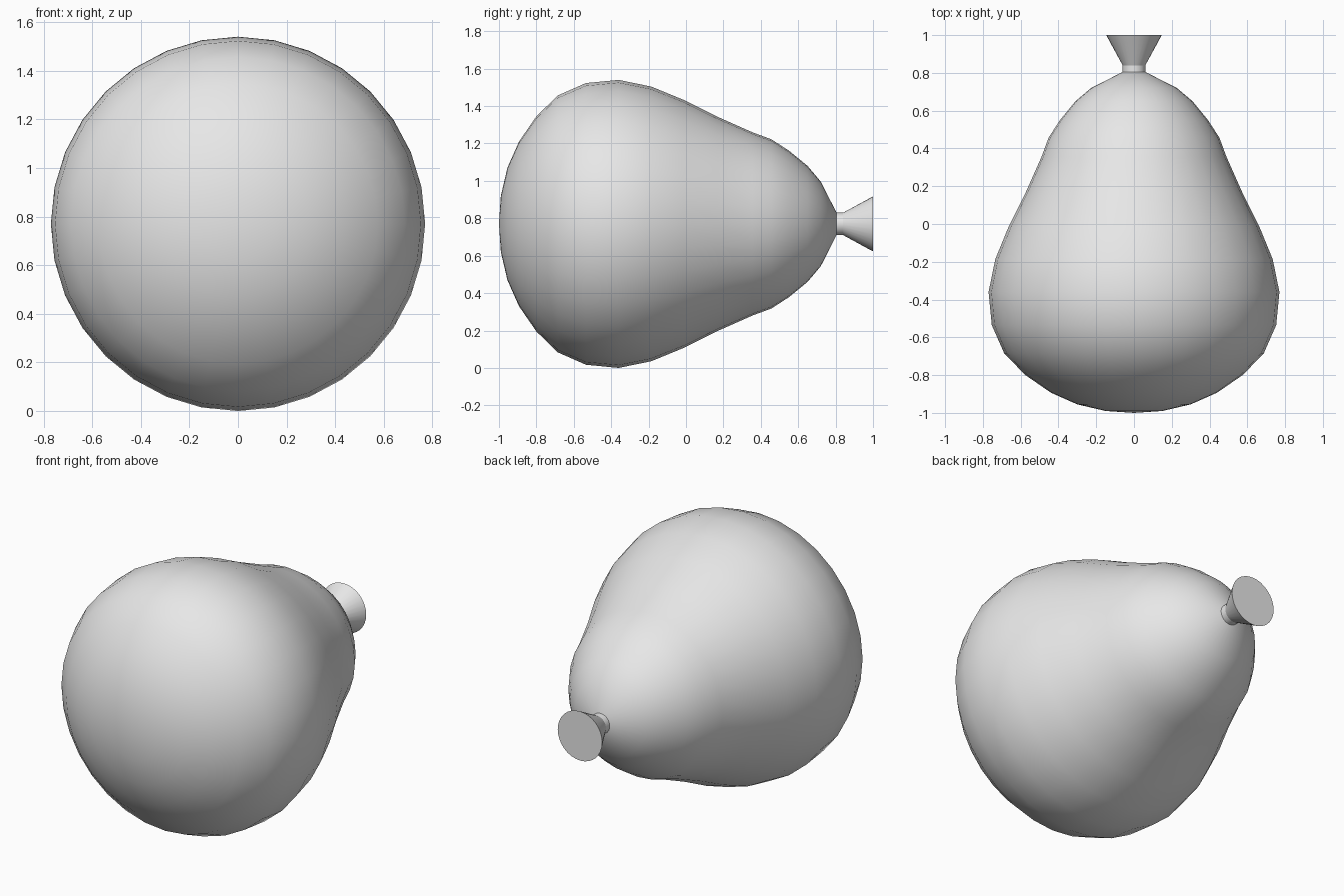
import bpy
import bmesh
import math
from mathutils import Vector

cube = bpy.data.objects.get("Cube")
if cube:
    bpy.data.objects.remove(cube, do_unlink=True)

SEGMENTS = 32
CENTRE_Z = 0.77


def make_material(name, colour):
    mat = bpy.data.materials.new(name)
    mat.use_nodes = True
    mat.diffuse_color = colour
    mat.node_tree.nodes["Principled BSDF"].inputs["Base Color"].default_value = colour
    return mat


def lathe(name, profile, mat, sharp_angle):
    """Revolve (y, radius) points around the horizontal y axis."""
    bm = bmesh.new()
    verts = [bm.verts.new((0, y, r)) for y, r in profile]
    edges = [bm.edges.new(pair) for pair in zip(verts, verts[1:])]
    bmesh.ops.spin(bm, geom=verts + edges, cent=(0, 0, 0), axis=(0, 1, 0),
                   angle=math.tau, steps=SEGMENTS, use_duplicate=False)
    bmesh.ops.remove_doubles(bm, verts=bm.verts, dist=0.0005)
    bmesh.ops.recalc_face_normals(bm, faces=bm.faces)
    mesh = bpy.data.meshes.new(name)
    bm.to_mesh(mesh)
    bm.free()
    obj = bpy.data.objects.new(name, mesh)
    obj.location = Vector((0, 0, CENTRE_Z))
    mesh.materials.append(mat)
    bpy.context.collection.objects.link(obj)
    bpy.ops.object.select_all(action="DESELECT")
    obj.select_set(True)
    bpy.context.view_layer.objects.active = obj
    bpy.ops.object.shade_smooth_by_angle(angle=math.radians(sharp_angle))
    return obj


rubber = make_material("light grey rubber", (0.8, 0.8, 0.8, 1))

# Pear-shaped inflated body, rounded front to pinched back
lathe("balloon_body", [
    (-1.0, 0), (-0.99, 0.15), (-0.955, 0.3), (-0.893, 0.44), (-0.8, 0.575),
    (-0.685, 0.687), (-0.535, 0.753), (-0.36, 0.77), (-0.185, 0.734),
    (-0.01, 0.662), (0.17, 0.572), (0.355, 0.49), (0.457, 0.452),
    (0.55, 0.392), (0.65, 0.31), (0.72, 0.227), (0.805, 0.06), (0.805, 0),
], rubber, 50)

# Tied neck and flared end with a flat cap
lathe("balloon_nozzle", [
    (0.8, 0), (0.8, 0.06), (0.84, 0.06), (1.0, 0.147), (1.0, 0),
], rubber, 25)
